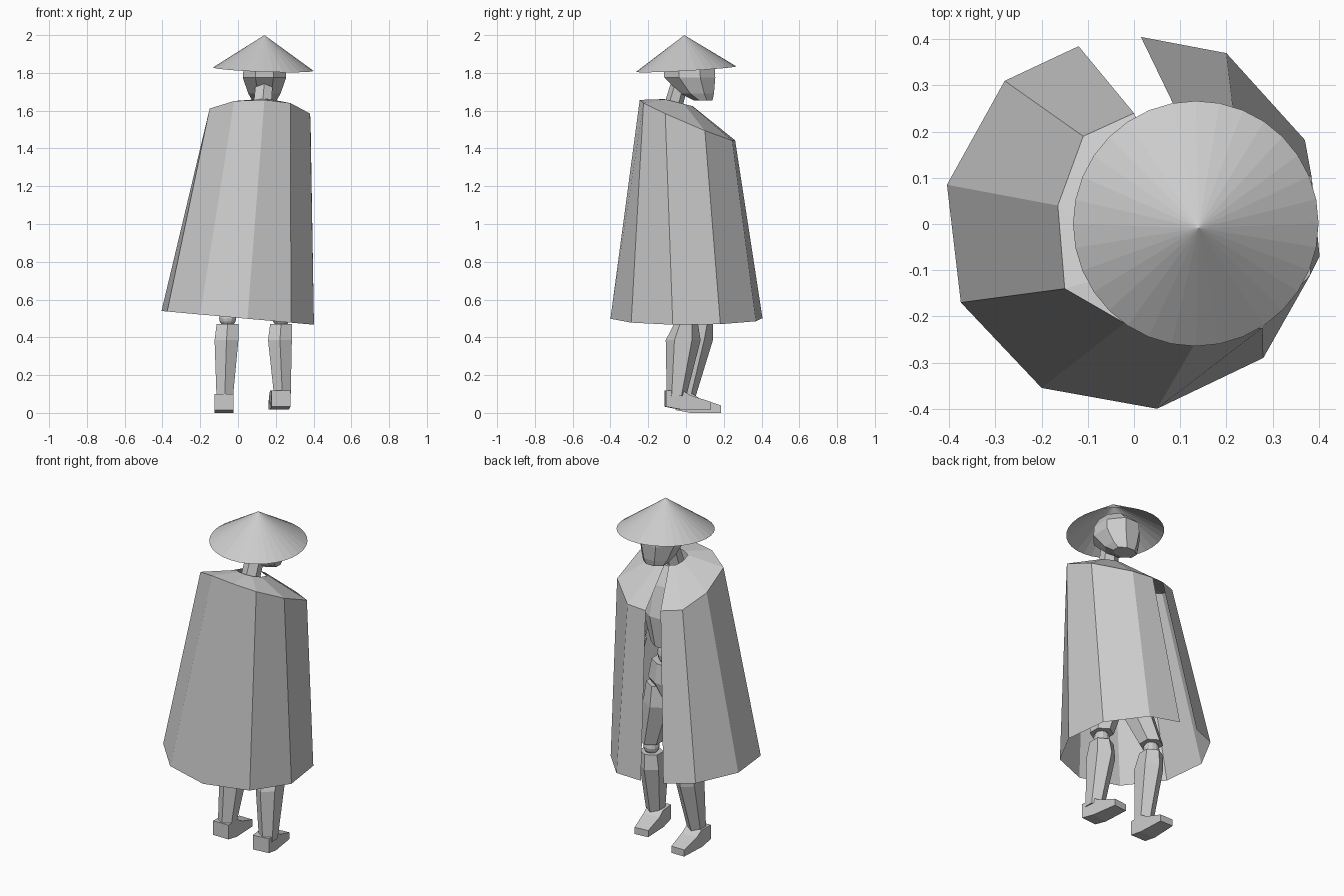
import bpy, bmesh, math
from mathutils import Vector, Matrix

if "Cube" in bpy.data.objects:
    bpy.data.objects.remove(bpy.data.objects["Cube"])


def add_object(name, bm):
    bmesh.ops.recalc_face_normals(bm, faces=bm.faces)
    me = bpy.data.meshes.new(name)
    bm.to_mesh(me)
    bm.free()
    ob = bpy.data.objects.new(name, me)
    bpy.context.collection.objects.link(ob)
    return ob


def loft(name, sections, n=8):
    """Capped loft; each section is (x, y, z, half width, half depth)."""
    bm = bmesh.new()
    k = 1 / math.cos(math.pi / n)
    rings = []
    for x, y, z, rx, ry in sections:
        angles = [2 * math.pi * (i + 0.5) / n for i in range(n)]
        rings.append([bm.verts.new((x + k * rx * math.cos(a), y + k * ry * math.sin(a), z))
                      for a in angles])
    for a, b in zip(rings, rings[1:]):
        for i in range(n):
            j = (i + 1) % n
            bm.faces.new((a[i], a[j], b[j], b[i]))
    bm.faces.new(rings[0])
    bm.faces.new(rings[-1])
    return add_object(name, bm)


def ball(name, loc, r):
    bm = bmesh.new()
    bmesh.ops.create_uvsphere(bm, u_segments=12, v_segments=8, radius=r,
                              matrix=Matrix.Translation(loc))
    return add_object(name, bm)


def foot(name, loc, yaw, w):
    """Side profile of a shoe, extruded across and narrowed at the toe."""
    profile = [(0, 0.015), (0.0, 0.1), (0.09, 0.1), (0.13, 0.075), (0.24, 0.04), (0.24, 0), (0.08, 0)]
    bm = bmesh.new()
    sides = []
    for s in (-1, 1):
        sides.append([bm.verts.new((s * w * (0.85 if y > 0.2 else 1), y, z)) for y, z in profile])
        bm.faces.new(sides[-1])
    for i in range(len(profile)):
        j = (i + 1) % len(profile)
        bm.faces.new((sides[0][i], sides[0][j], sides[1][j], sides[1][i]))
    bm.transform(Matrix.Translation(loc) @ Matrix.Rotation(yaw, 4, 'Z'))
    return add_object(name, bm)


# conical straw hat, hollow and slightly tilted
bm = bmesh.new()
bmesh.ops.create_cone(bm, cap_ends=False, segments=32, radius1=0.266, radius2=0, depth=0.18)
bm.transform(Matrix.Translation((0.137, -0.004, 1.91)) @ Matrix.Rotation(0.055, 4, 'X')
             @ Matrix.Rotation(0.035, 4, 'Y'))
bmesh.ops.remove_doubles(bm, verts=bm.verts, dist=1e-4)
add_object("hat", bm)

# open-fronted cape: hem, shoulder and collar rows
hem = [(-0.12, 0.385), (-0.28, 0.31), (-0.405, 0.085), (-0.375, -0.17), (-0.2, -0.355),
       (0.05, -0.4), (0.28, -0.29), (0.402, -0.07), (0.37, 0.182), (0.2, 0.37), (0.015, 0.405)]
shoulder = [(0.0, 0.24), (-0.11, 0.19), (-0.165, 0.04), (-0.15, -0.14), (-0.02, -0.215),
            (0.14, -0.245), (0.278, -0.225), (0.382, -0.11), (0.385, 0.1), (0.215, 0.245), (0.085, 0.26)]
bm = bmesh.new()
rows = [[], [], []]
neck = Vector((0.13, -0.06))
for (hx, hy), (sx, sy) in zip(hem, shoulder):
    rows[0].append(bm.verts.new((hx, hy, 0.503 - 0.09 * hx)))
    rows[1].append(bm.verts.new((sx, sy, 1.56 - 0.43 * sy - 0.06 * abs(sx))))
    c = Vector((sx, sy)).lerp(neck, 0.7)
    rows[2].append(bm.verts.new((c.x, c.y, 1.645 - 0.25 * (c.y + 0.05))))
for a, b in zip(rows, rows[1:]):
    for i in range(len(hem) - 1):
        bm.faces.new((a[i], a[i + 1], b[i + 1], b[i]))
add_object("cape", bm)

# head and neck
loft("head", [(0.14, 0.09, 1.655, 0.065, 0.05), (0.14, 0.06, 1.69, 0.085, 0.088),
              (0.14, 0.02, 1.775, 0.115, 0.135), (0.14, 0.017, 1.83, 0.11, 0.135),
              (0.14, 0.0, 1.89, 0.075, 0.09)])
loft("neck", [(0.125, -0.08, 1.58, 0.048, 0.045), (0.14, -0.03, 1.76, 0.045, 0.04)], 6)

# torso
loft("chest", [(0.11, 0.0, 1.14, 0.1, 0.075), (0.115, -0.01, 1.32, 0.15, 0.1),
               (0.12, -0.05, 1.49, 0.15, 0.09), (0.125, -0.075, 1.59, 0.06, 0.055)])
ball("waist", (0.1, 0.0, 1.09), 0.075)
loft("pelvis", [(0.08, 0.01, 0.84, 0.06, 0.06), (0.085, 0.0, 0.93, 0.14, 0.09),
                (0.095, 0.0, 1.04, 0.11, 0.075)])

# legs: side, hip, knee, ankle and foot positions
legs = [("left", (0.0, 0.0), (-0.055, 0.08), (-0.07, 0.0), (-0.075, -0.055, 0.0), 0.0),
        ("right", (0.17, 0.0), (0.228, 0.0), (0.235, -0.05), (0.228, -0.11, 0.018), 0.1)]
for side, hip, knee, ankle, heel, yaw in legs:
    mid = [(k + a) / 2 for k, a in zip(knee, ankle)]
    loft(side + "_thigh", [(*knee, 0.53, 0.055, 0.06), (*hip, 0.78, 0.08, 0.085),
                           (*hip, 0.9, 0.065, 0.07)], 6)
    ball(side + "_knee", (*knee, 0.5), 0.045)
    loft(side + "_shin", [(*ankle, 0.09, 0.044, 0.045),
                          (knee[0] - 0.006, mid[1] + 0.01, 0.385, 0.063, 0.08),
                          (knee[0], knee[1], 0.47, 0.058, 0.055)], 6)
    foot(side + "_foot", heel, yaw, 0.05)

# arms hanging under the cape
for side, s in (("left", -1), ("right", 1)):
    x = 0.12
    sh, el = (x + s * 0.185, -0.04), (x + s * 0.215, -0.04)
    ball(side + "_shoulder", (*sh, 1.43), 0.055)
    loft(side + "_upper_arm", [(*el, 1.15, 0.04, 0.045), (*sh, 1.42, 0.05, 0.055)], 6)
    ball(side + "_elbow", (*el, 1.13), 0.038)
    loft(side + "_forearm", [(x + s * 0.215, 0.06, 0.88, 0.03, 0.035),
                             (x + s * 0.215, -0.02, 1.11, 0.045, 0.045)], 6)
    loft(side + "_hand", [(x + s * 0.205, 0.1, 0.75, 0.025, 0.035),
                          (x + s * 0.215, 0.06, 0.87, 0.03, 0.045)], 6)
